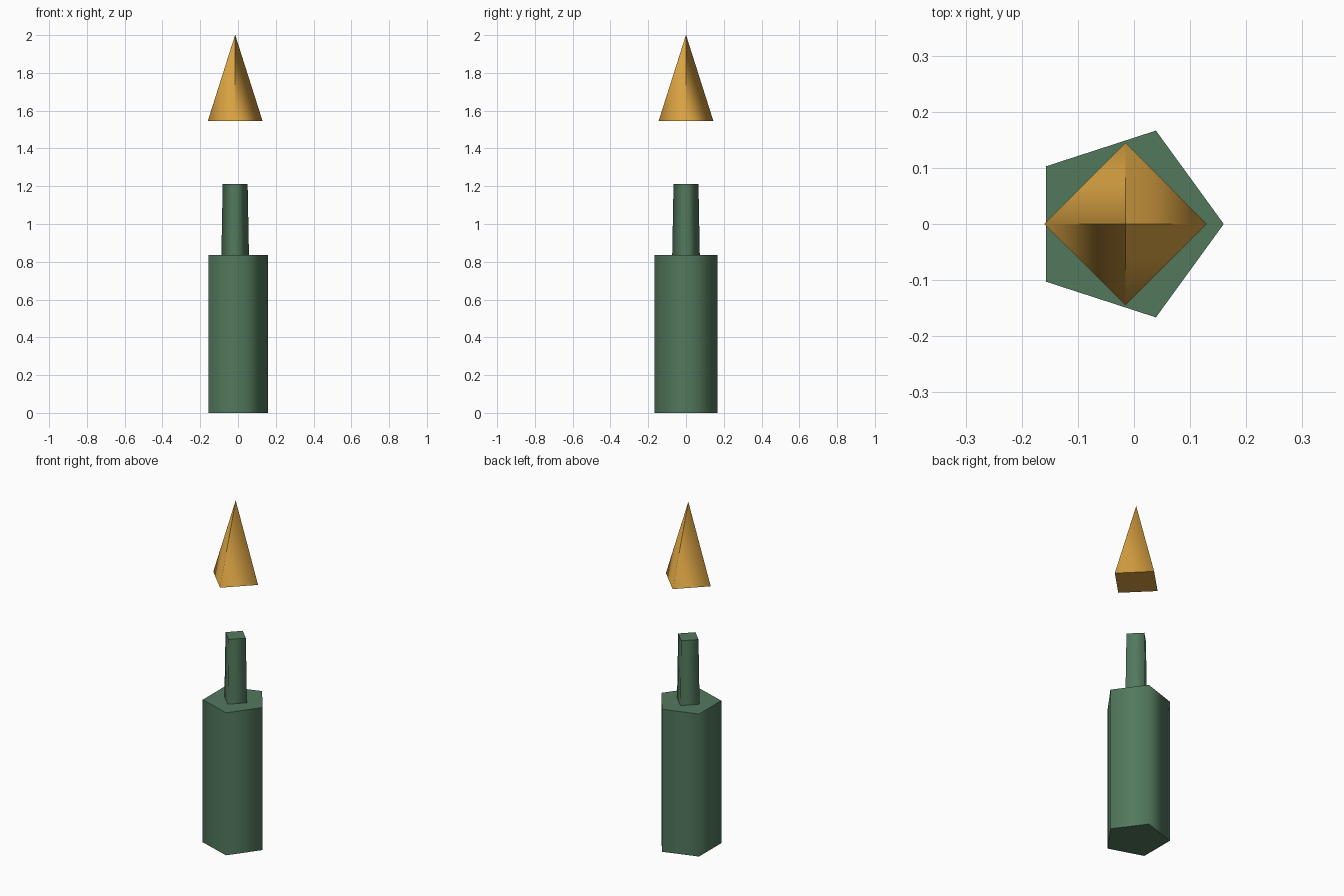
import bpy, bmesh
from math import cos, sin, tau

if "Cube" in bpy.data.objects:
    bpy.data.objects.remove(bpy.data.objects["Cube"])

CX = -0.015  # shared vertical axis of all parts


def material(name, rgb):
    mat = bpy.data.materials.new(name)
    mat.diffuse_color = (*rgb, 1)
    mat.use_nodes = True
    mat.node_tree.nodes["Principled BSDF"].inputs["Base Color"].default_value = mat.diffuse_color
    return mat


def tapered_prism(name, sides, r_bottom, r_top, z0, z1, mat):
    """Closed prism with a corner on +x, smooth sides and flat caps."""
    bm = bmesh.new()
    bottom, top = [
        [bm.verts.new((CX + r * cos(tau * i / sides), r * sin(tau * i / sides), z))
         for i in range(sides)]
        for r, z in ((r_bottom, z0), (r_top, z1))]
    for i in range(sides):
        j = (i + 1) % sides
        bm.faces.new((bottom[i], bottom[j], top[j], top[i])).smooth = True
    for cap in (bottom[::-1], top):
        face = bm.faces.new(cap)
        for edge in face.edges:
            edge.smooth = False
    mesh = bpy.data.meshes.new(name)
    bm.to_mesh(mesh)
    bm.free()
    mesh.materials.append(mat)
    obj = bpy.data.objects.new(name, mesh)
    bpy.context.collection.objects.link(obj)
    return obj


green = material("green", (0.085, 0.19, 0.11))
gold = material("gold", (0.69, 0.36, 0.055))

# Five-sided body
tapered_prism("body", 5, 0.175, 0.175, 0, 0.835, green)
# Four-sided, slightly tapered neck
tapered_prism("neck", 4, 0.073, 0.066, 0.835, 1.212, green)
# Floating four-sided pointed tip (needle-fine end keeps the side shading clean)
tapered_prism("tip", 4, 0.145, 0.0005, 1.545, 2.0, gold)
